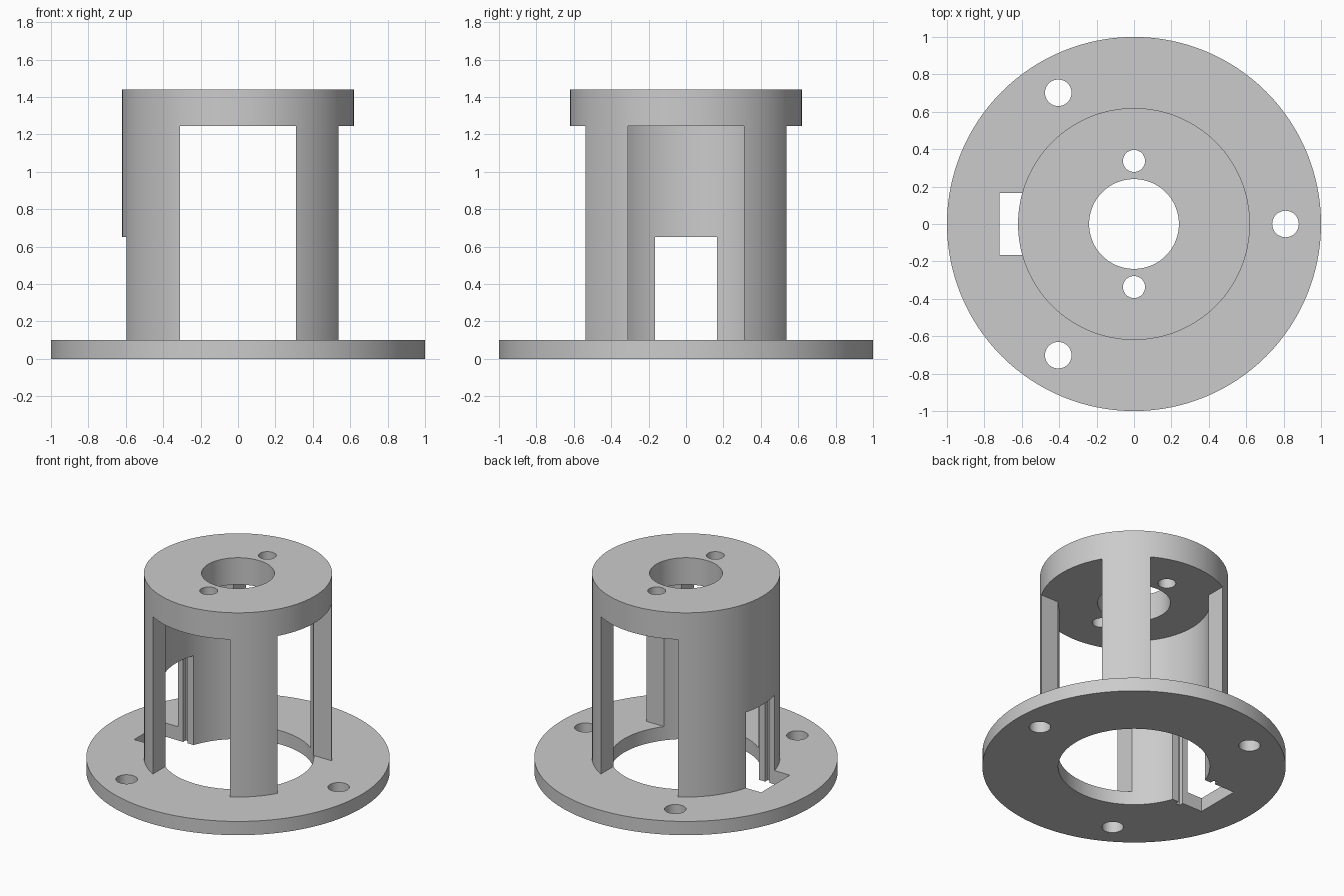
import bpy
import bmesh
import math
from mathutils import Matrix, Vector

cube = bpy.data.objects.get("Cube")
if cube:
    bpy.data.objects.remove(cube, do_unlink=True)

FLANGE_R, FLANGE_TOP = 1.0, 0.1
BODY_R, BORE_R = 0.62, 0.5
CAP_BOTTOM, CAP_TOP = 1.245, 1.44
WINDOW_HALF, DOOR_HALF, DOOR_TOP = 0.31, 0.165, 0.65

grey = bpy.data.materials.new("plain_grey")
grey.use_nodes = True
colour = (0.6, 0.6, 0.6, 1)
grey.diffuse_color = colour
grey.node_tree.nodes["Principled BSDF"].inputs["Base Color"].default_value = colour


def add_object(name, bm):
    bmesh.ops.recalc_face_normals(bm, faces=bm.faces)
    mesh = bpy.data.meshes.new(name)
    bm.to_mesh(mesh)
    bm.free()
    obj = bpy.data.objects.new(name, mesh)
    bpy.context.scene.collection.objects.link(obj)
    mesh.materials.append(grey)
    return obj


def lathe(name, profile, steps=128):
    """Turn a closed (radius, height) profile around z."""
    bm = bmesh.new()
    rings = []
    for i in range(steps):
        a = math.tau * i / steps
        rings.append([bm.verts.new((r * math.cos(a), r * math.sin(a), z)) for r, z in profile])
    n = len(profile)
    for i, ring in enumerate(rings):
        after = rings[(i + 1) % steps]
        for j in range(n):
            k = (j + 1) % n
            bm.faces.new((ring[j], after[j], after[k], ring[k]))
    return add_object(name, bm)


def box_cutter(name, low, high):
    low, high = Vector(low), Vector(high)
    bm = bmesh.new()
    place = Matrix.Translation((low + high) / 2) @ Matrix.Diagonal((*(high - low), 1))
    bmesh.ops.create_cube(bm, size=1, matrix=place)
    return add_object(name, bm)


def hole_cutter(name, x, y, z, radius):
    bm = bmesh.new()
    bmesh.ops.create_cone(bm, cap_ends=True, segments=48, radius1=radius, radius2=radius,
                          depth=0.5, matrix=Matrix.Translation((x, y, z)))
    return add_object(name, bm)


# Flange, tube wall and cap turned as one solid
housing = lathe("motor_mount_housing", [
    (BORE_R, 0), (FLANGE_R, 0), (FLANGE_R, FLANGE_TOP), (BODY_R, FLANGE_TOP),
    (BODY_R, CAP_TOP), (0.24, CAP_TOP), (0.24, CAP_BOTTOM), (BORE_R, CAP_BOTTOM)])

# Windows on three sides, then the door and its panel groove
w, d = WINDOW_HALF, DOOR_HALF
cutters = [
    box_cutter("front_back_window_cutter", (-w, -0.8, FLANGE_TOP), (w, 0.8, CAP_BOTTOM)),
    box_cutter("side_window_cutter", (0, -w, FLANGE_TOP), (0.8, w, CAP_BOTTOM)),
    box_cutter("door_cutter", (-0.72, -d, -0.1), (-0.3, d, DOOR_TOP)),
    box_cutter("groove_cutter", (-0.557, -d - 0.03, -0.1), (-0.522, d + 0.03, DOOR_TOP)),
]

# Three flange bolt holes and two cap screw holes
for i in range(3):
    a = math.tau * i / 3
    cutters.append(hole_cutter("bolt_hole_cutter", 0.81 * math.cos(a), 0.81 * math.sin(a), 0, 0.071))
for side in (-1, 1):
    cutters.append(hole_cutter("screw_hole_cutter", 0, side * 0.337, CAP_TOP, 0.059))

for cutter in cutters:
    cutter.hide_render = True
    mod = housing.modifiers.new(cutter.name, "BOOLEAN")
    mod.operation = "DIFFERENCE"
    mod.solver = "EXACT"
    mod.object = cutter

# Apply the cuts and remove the cutters
bpy.context.view_layer.update()
graph = bpy.context.evaluated_depsgraph_get()
finished = bpy.data.meshes.new_from_object(housing.evaluated_get(graph))
housing.modifiers.clear()
housing.data = finished
for cutter in cutters:
    bpy.data.objects.remove(cutter, do_unlink=True)
finished.materials.clear()
finished.materials.append(grey)
for face in finished.polygons:
    face.material_index = 0

bpy.ops.object.select_all(action="DESELECT")
housing.select_set(True)
bpy.context.view_layer.objects.active = housing
bpy.ops.object.shade_smooth_by_angle(angle=math.radians(30))
